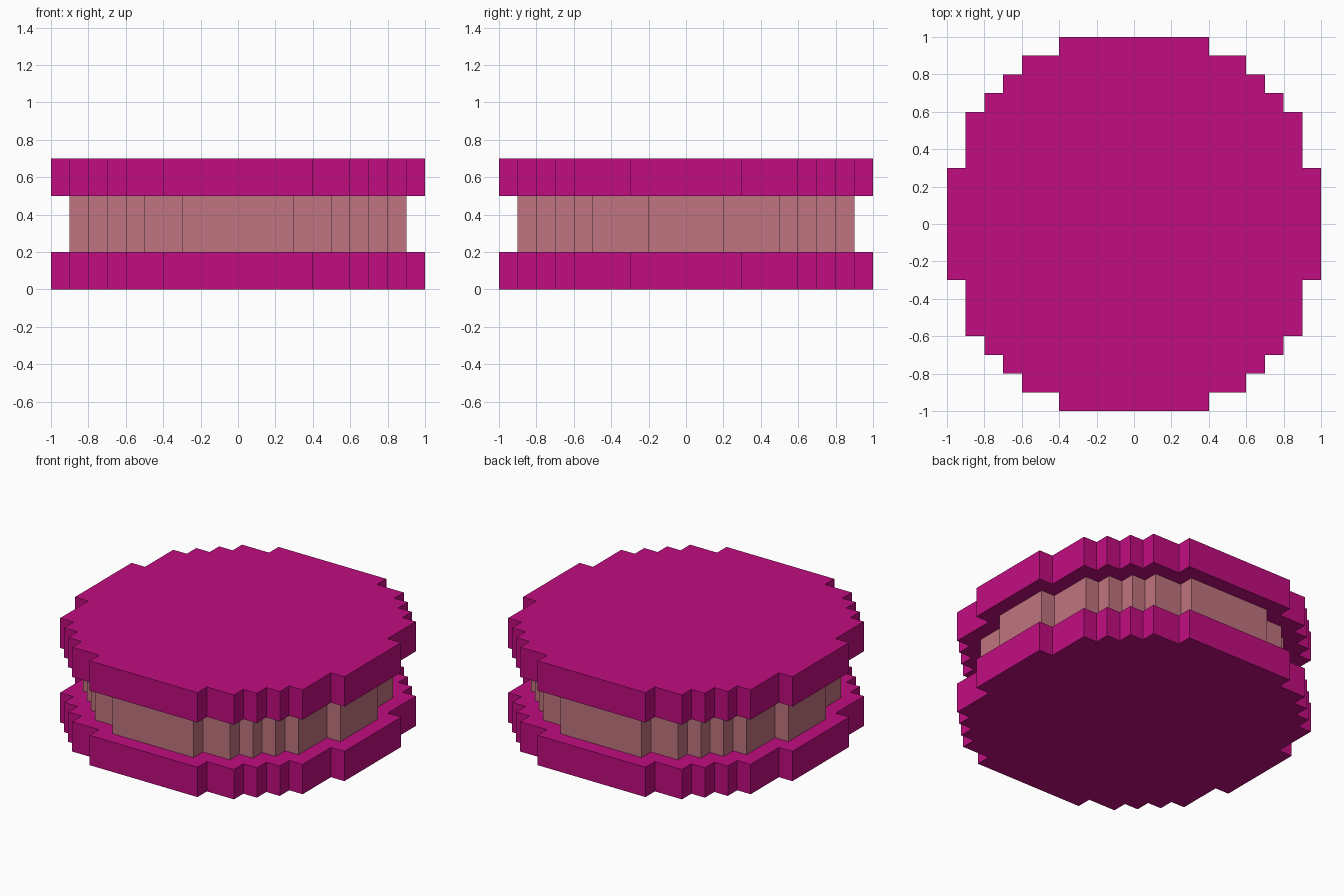
import bpy
import bmesh

cube = bpy.data.objects.get("Cube")
if cube:
    bpy.data.objects.remove(cube, do_unlink=True)


def make_material(name, rgb):
    mat = bpy.data.materials.new(name)
    mat.use_nodes = True
    color = (*rgb, 1.0)
    mat.diffuse_color = color
    mat.node_tree.nodes["Principled BSDF"].inputs["Base Color"].default_value = color
    return mat


def stepped_outline(corners):
    """Mirror the outer corners of one quarter into a full stepped outline."""
    quarter = []
    for i, (x, y) in enumerate(corners):
        quarter.append((x, y))
        if i + 1 < len(corners):
            quarter.append((corners[i + 1][0], y))
    left = [(-x, y) for x, y in reversed(quarter)]
    upper = quarter + left
    return upper + [(-x, -y) for x, y in upper]


def make_slab(name, corners, bottom, top, mat):
    bm = bmesh.new()
    base = bm.faces.new([bm.verts.new((x, y, bottom)) for x, y in stepped_outline(corners)])
    extruded = bmesh.ops.extrude_face_region(bm, geom=[base], use_keep_orig=True)
    raised = [v for v in extruded["geom"] if isinstance(v, bmesh.types.BMVert)]
    bmesh.ops.translate(bm, verts=raised, vec=(0, 0, top - bottom))
    bmesh.ops.recalc_face_normals(bm, faces=bm.faces)
    mesh = bpy.data.meshes.new(name)
    bm.to_mesh(mesh)
    bm.free()
    mesh.materials.append(mat)
    obj = bpy.data.objects.new(name, mesh)
    bpy.context.collection.objects.link(obj)
    return obj


magenta = make_material("magenta", (0.53, 0.004, 0.216))
dusty_pink = make_material("dusty_pink", (0.53, 0.175, 0.216))

# Outer corners of one quarter; the middle sits one step further in
wide = [(1.0, 0.3), (0.9, 0.6), (0.8, 0.7), (0.7, 0.8), (0.6, 0.9), (0.4, 1.0)]
narrow = [(x - 0.1, y - 0.1) for x, y in wide]

# Two discs with a recessed filling between them
make_slab("bottom_disc", wide, 0.0, 0.2, magenta)
make_slab("middle_filling", narrow, 0.2, 0.5, dusty_pink)
make_slab("top_disc", wide, 0.5, 0.7, magenta)
